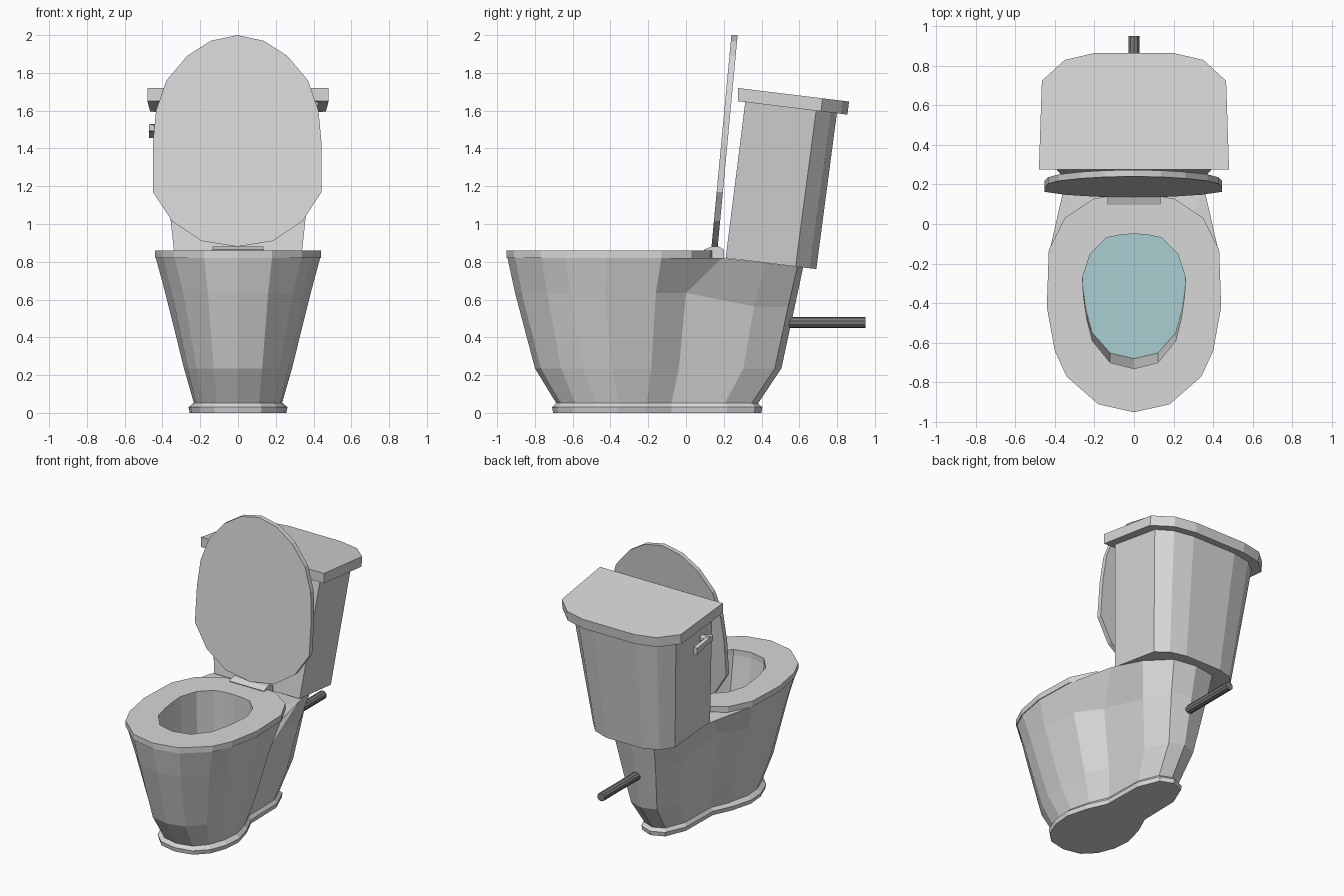
import bpy, bmesh, math
from mathutils import Vector

if "Cube" in bpy.data.objects:
    bpy.data.objects.remove(bpy.data.objects["Cube"])


def material(name, rgb):
    m = bpy.data.materials.new(name)
    m.diffuse_color = (*rgb, 1)
    m.use_nodes = True
    m.node_tree.nodes["Principled BSDF"].inputs["Base Color"].default_value = m.diffuse_color
    return m


CERAMIC = material("pale grey ceramic", (0.68, 0.68, 0.68))
METAL = material("dark grey pipe", (0.2, 0.2, 0.2))
WATER = material("pale teal water", (0.40, 0.615, 0.635))
WATER_Z = .47


def full(half):
    """Mirror a half outline (x >= 0) into a closed one."""
    return half + [(-x, y) for x, y in reversed(half) if x > 0]


def loft(name, rings, mat, cap_start=True, cap_end=True, loop=False):
    """Skin rings of equal point count; flat shaded."""
    bm = bmesh.new()
    vr = [[bm.verts.new(p) for p in r] for r in rings]
    n = len(vr[0])
    pairs = list(zip(vr, vr[1:])) + ([(vr[-1], vr[0])] if loop else [])
    for a, b in pairs:
        for i in range(n):
            j = (i + 1) % n
            bm.faces.new((a[i], a[j], b[j], b[i]))
    if cap_start and not loop:
        bm.faces.new(vr[0][::-1])
    if cap_end and not loop:
        bm.faces.new(vr[-1])
    bmesh.ops.recalc_face_normals(bm, faces=bm.faces[:])
    me = bpy.data.meshes.new(name)
    bm.to_mesh(me)
    bm.free()
    me.materials.append(mat)
    ob = bpy.data.objects.new(name, me)
    bpy.context.collection.objects.link(ob)
    return ob


def at(outline, z):
    return [(x, y, z) for x, y in outline]


# Outlines in plan, front to back: foot, belly (z 0.63), rim
foot = full([(0, -.68), (.11, -.655), (.18, -.58), (.22, -.47), (.23, -.35),
             (.195, -.21), (.14, -.08), (.135, .2), (.08, .34), (0, .375)])
belly = full([(0, -.905), (.16, -.87), (.29, -.735), (.35, -.61), (.385, -.43),
              (.37, -.16), (.25, 0), (.225, .36), (.14, .54), (0, .575)])
rim = full([(0, -.945), (.18, -.905), (.335, -.765), (.395, -.64), (.435, -.42),
            (.425, -.13), (.352, .19), (.28, .42), (.16, .59), (0, .62)])
seat_edge = full([(0, -.95), (.18, -.91), (.34, -.77), (.40, -.64), (.44, -.42),
                  (.43, -.13), (.35, .03), (.2, .13), (.1, .14), (0, .14)])
hole = full([(0, -.73), (.12, -.70), (.21, -.59), (.24, -.47), (.255, -.36),
             (.26, -.27), (.22, -.15), (.14, -.07), (.07, -.055), (0, -.05)])
pool = [(x, -.05 + (y + .05) * .926) for x, y in hole]

# Bowl body: outer skin, rim, then inner wall down to the water
ankle = [(a[0] + (b[0] - a[0]) * .36,
          a[1] + (b[1] - a[1]) * (.65 if a[1] > 0 else .53), .235)
         for a, b in zip(foot, belly)]
waist = [(x, y, .635 - min(.075, max(0, y) * .2)) for x, y in belly]
top = [(x, y, .82 - max(0, y - .2) * .12) for x, y in rim]
loft("bowl", [at(foot, .04), ankle, waist, top, at(hole, .82), at(pool, WATER_Z)],
     CERAMIC, cap_end=False)

# Water surface
me = bpy.data.meshes.new("water")
me.from_pydata(at(pool, WATER_Z), [], [list(range(len(pool)))])
me.materials.append(WATER)
bpy.context.collection.objects.link(bpy.data.objects.new("water", me))


# Base trim
def swell(s, t):
    return [(x * s, -.15 + (y + .15) * t) for x, y in foot]


loft("base_trim", [at(swell(1.11, 1.045), 0), at(swell(1.14, 1.055), .03),
                   at(swell(1.01, 1.005), .055)], CERAMIC)

# Seat ring
loft("seat", [at(seat_edge, .82), at(seat_edge, .86), at(hole, .86), at(hole, .82)],
     CERAMIC, loop=True)

# Raised cover, leaning back slightly
cover = full([(0, 2.0), (.14, 1.97), (.265, 1.89), (.375, 1.76), (.43, 1.60),
              (.447, 1.42), (.447, 1.17), (.345, 1.015), (.19, .91), (0, .88)])
loft("cover", [[(x - .004, d + .135 + (z - .88) * .094, z) for x, z in cover]
               for d in (0, .033)], CERAMIC)

# Hinge block
hinge = [(.105, .82), (.095, .865), (.135, .88), (.175, .88), (.2, .865), (.2, .81)]
loft("hinge", [[(x, y, z) for y, z in hinge] for x in (-.135, .135)], CERAMIC)


# Tank and its lid: plan outlines on planes that slope down to the back
def sloped(half, z, y0):
    return [(x, y, z - (y - y0) * .122) for x, y in full(half)]


loft("tank", [sloped([(.335, .21), (.32, .58), (.25, .655), (.14, .69)], .82, .21),
              sloped([(.425, .315), (.405, .69), (.31, .77), (.17, .80)], 1.66, .275)],
     CERAMIC)
lid = [(.48, .275), (.465, .715), (.35, .82), (.2, .855)]
loft("tank_lid", [sloped(lid, 1.65, .275),
                  sloped([(x, y + (.008 if y > .3 else 0)) for x, y in lid], 1.72, .275)],
     CERAMIC)


# Round parts: ring of points around an axis point
def circle(c, r, n, axis):
    pts = []
    for i in range(n):
        a = 2 * math.pi * (i + .5) / n
        u, v = r * math.cos(a), r * math.sin(a)
        pts.append(Vector(c) + (Vector((u, 0, v)) if axis == 'y' else Vector((0, u, v))))
    return pts


# Water pipe out of the back
loft("pipe", [circle((0, y, .478), .029, 10, 'y') for y in (.5, .95)], METAL)

# Flush handle on the left of the tank
loft("handle_pivot", [circle((x, .40, 1.505), .025, 8, 'x') for x in (-.38, -.465)], CERAMIC)
loft("handle_lever", [[(x, y, zc + s) for x, s in
                       ((-.445, -h), (-.472, -h), (-.472, h), (-.445, h))]
                      for y, zc, h in ((.37, 1.51, .018), (.46, 1.50, .016), (.55, 1.48, .024))],
     CERAMIC)
